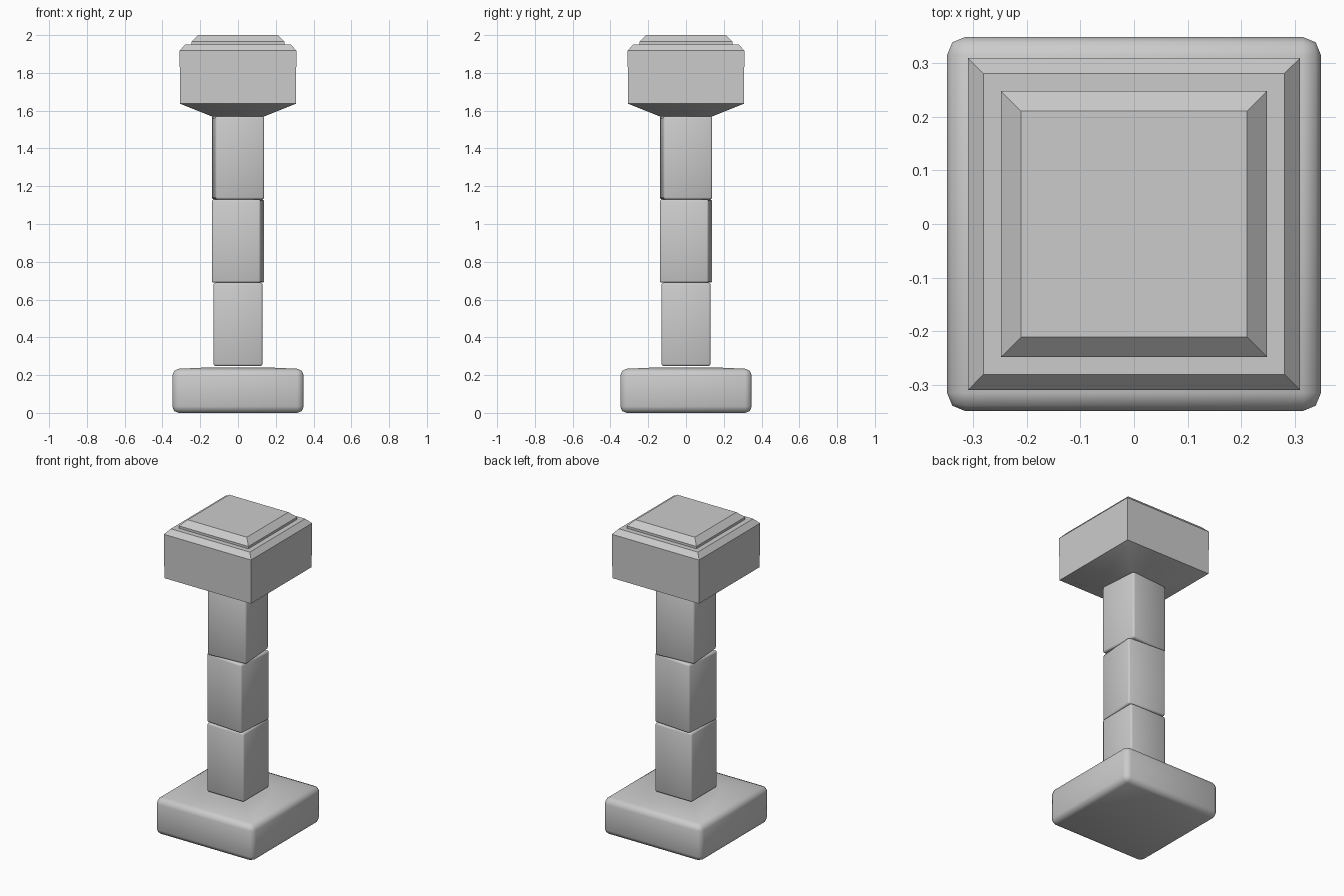
import bpy, bmesh
from math import radians

if "Cube" in bpy.data.objects:
    bpy.data.objects.remove(bpy.data.objects["Cube"])


def square_loft(name, rings, bevel=0.0, segments=2, turn=0.0, smooth=35):
    """Stack of square rings (half width, height), capped at both ends."""
    bm = bmesh.new()
    loops = [[bm.verts.new((sx * h, sy * h, z))
              for sx, sy in ((-1, -1), (1, -1), (1, 1), (-1, 1))]
             for h, z in rings]
    for a, b in zip(loops, loops[1:]):
        for i in range(4):
            j = (i + 1) % 4
            bm.faces.new((a[i], a[j], b[j], b[i]))
    bm.faces.new(loops[0][::-1])
    bm.faces.new(loops[-1])
    bmesh.ops.recalc_face_normals(bm, faces=bm.faces)
    mesh = bpy.data.meshes.new(name)
    bm.to_mesh(mesh)
    bm.free()
    ob = bpy.data.objects.new(name, mesh)
    bpy.context.collection.objects.link(ob)
    ob.rotation_euler.z = radians(turn)
    if bevel:
        mod = ob.modifiers.new("bevel", 'BEVEL')
        mod.width = bevel
        mod.segments = segments
        mod.limit_method = 'ANGLE'
        mod.angle_limit = radians(40)
    bpy.ops.object.select_all(action='DESELECT')
    ob.select_set(True)
    bpy.context.view_layer.objects.active = ob
    if bevel:
        bpy.ops.object.modifier_apply(modifier="bevel")
    bpy.ops.object.shade_smooth_by_angle(angle=radians(smooth))
    return ob


# Rounded plinth with a barely raised top
square_loft("base", [(0.348, 0.005), (0.348, 0.237), (0.15, 0.246)],
            bevel=0.034, smooth=50).location.z = -0.005 + 0.005 - 0.005

# Three stacked shaft blocks, upper two slightly twisted
for i, turn in enumerate((0, -4.5, 4.5)):
    z = 0.248 + i * 0.441
    square_loft(f"shaft_block_{i + 1}", [(0.13, z), (0.13, z + 0.441)],
                bevel=0.011, turn=turn, smooth=50)

# Flared capital with chamfered top edge
square_loft("capital", [(0.14, 1.57), (0.307, 1.637), (0.309, 1.918), (0.28, 1.95)])

# Low top slab
square_loft("top_slab", [(0.247, 1.945), (0.247, 1.965), (0.21, 2.0)])
